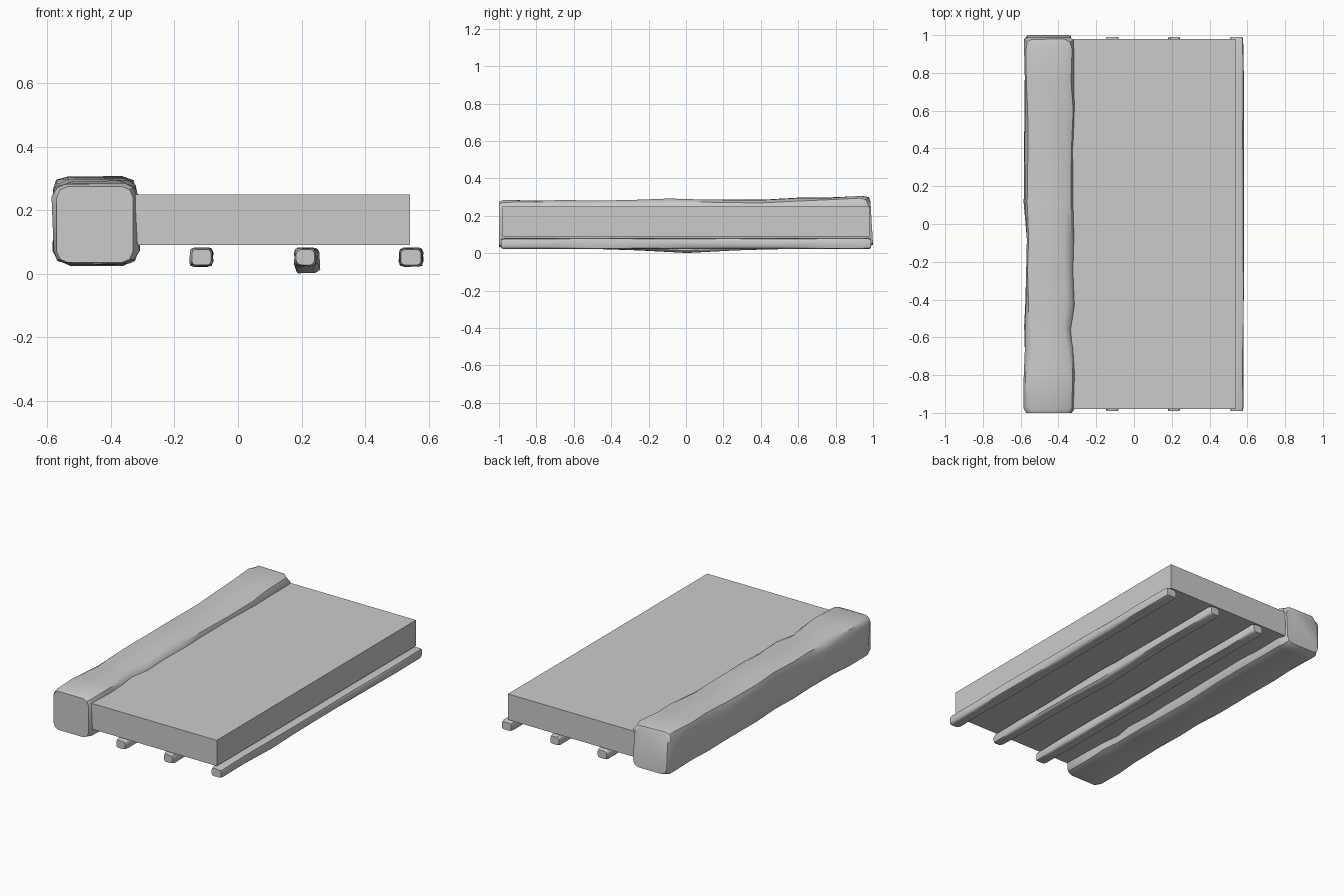
import bpy, bmesh, random, math

if "Cube" in bpy.data.objects:
    bpy.data.objects.remove(bpy.data.objects["Cube"])

random.seed(4)


def finish(name, bm, smooth=True):
    bmesh.ops.recalc_face_normals(bm, faces=bm.faces)
    mesh = bpy.data.meshes.new(name)
    bm.to_mesh(mesh)
    bm.free()
    ob = bpy.data.objects.new(name, mesh)
    bpy.context.collection.objects.link(ob)
    if smooth:
        bpy.ops.object.select_all(action='DESELECT')
        ob.select_set(True)
        bpy.context.view_layer.objects.active = ob
        bpy.ops.object.shade_smooth_by_angle(angle=math.radians(35))
    return ob


def ring(x0, x1, z0, z1, c):
    """Rounded rectangle, three points per corner."""
    k = c * 0.3
    pts = []
    for x, z, sx, sz in ((x0, z0, 1, 1), (x1, z0, -1, 1), (x1, z1, -1, -1), (x0, z1, 1, -1)):
        corner = [(x, z + sz * c), (x + sx * k, z + sz * k), (x + sx * c, z)]
        pts += corner if sx == sz else corner[::-1]
    return pts


def rough_beam(name, sections, c, jitter, slope=0.0):
    """Loft rounded sections (y, x0, x1, z0, z1) with a worn surface."""
    bm = bmesh.new()
    rings = []
    for i, (y, x0, x1, z0, z1) in enumerate(sections):
        end = i in (0, len(sections) - 1)
        row = []
        for x, z in ring(x0, x1, z0, z1, c * random.uniform(0.8, 1.2)):
            j = 0 if end else jitter
            yy = y - slope * (z - z0) if i == len(sections) - 1 else y + random.uniform(-2, 2) * j
            row.append(bm.verts.new((x + random.uniform(-j, j), yy, z + random.uniform(-j, j) * 0.6)))
        rings.append(row)
    n = len(rings[0])
    for a, b in zip(rings, rings[1:]):
        for k in range(n):
            bm.faces.new((a[k], a[(k + 1) % n], b[(k + 1) % n], b[k]))
    bm.faces.new(rings[0])
    bm.faces.new(rings[-1][::-1])
    return finish(name, bm)


# Flat slab
bm = bmesh.new()
bmesh.ops.create_cube(bm, size=1)
for v in bm.verts:
    v.co.x = 0.045 + v.co.x * 0.99
    v.co.y *= 1.96
    v.co.z = 0.17 + v.co.z * 0.16
finish("slab", bm, False)

# Thick worn edge beam, rising near the back end
rough_beam("edge_beam", [
    (-1.00, -0.570, -0.330, 0.035, 0.275),
    (-0.97, -0.583, -0.315, 0.032, 0.283),
    (-0.80, -0.580, -0.312, 0.032, 0.283),
    (-0.66, -0.575, -0.316, 0.034, 0.282),
    (-0.55, -0.580, -0.330, 0.034, 0.280),
    (-0.42, -0.572, -0.316, 0.030, 0.284),
    (-0.25, -0.575, -0.318, 0.028, 0.285),
    (-0.08, -0.568, -0.318, 0.027, 0.290),
    (0.10, -0.580, -0.318, 0.027, 0.287),
    (0.40, -0.580, -0.316, 0.030, 0.285),
    (0.60, -0.580, -0.312, 0.032, 0.294),
    (0.75, -0.580, -0.322, 0.033, 0.298),
    (0.93, -0.580, -0.320, 0.033, 0.306),
    (0.97, -0.577, -0.325, 0.033, 0.298),
    (1.00, -0.565, -0.335, 0.045, 0.275),
], 0.04, 0.005, 0.06)

# Three slats underneath; the middle one sags halfway along
for name, x0, x1, sag in (("inner_slat", -0.150, -0.080, 0.0),
                          ("middle_slat", 0.178, 0.246, 0.02),
                          ("outer_slat", 0.507, 0.580, 0.0)):
    rows = []
    for y in (-0.99, -0.97, -0.75, -0.5, -0.25, 0, 0.25, 0.5, 0.75, 0.97, 0.99):
        inset = 0.005 if abs(y) > 0.98 else 0.0
        bow = max(0, 1 - abs(y) / 0.4) * sag
        rows.append((y, x0 + inset, x1 + bow * 0.5 - inset, 0.023 + inset - bow, 0.081 - inset))
    rough_beam(name, rows, 0.013, 0.003)
